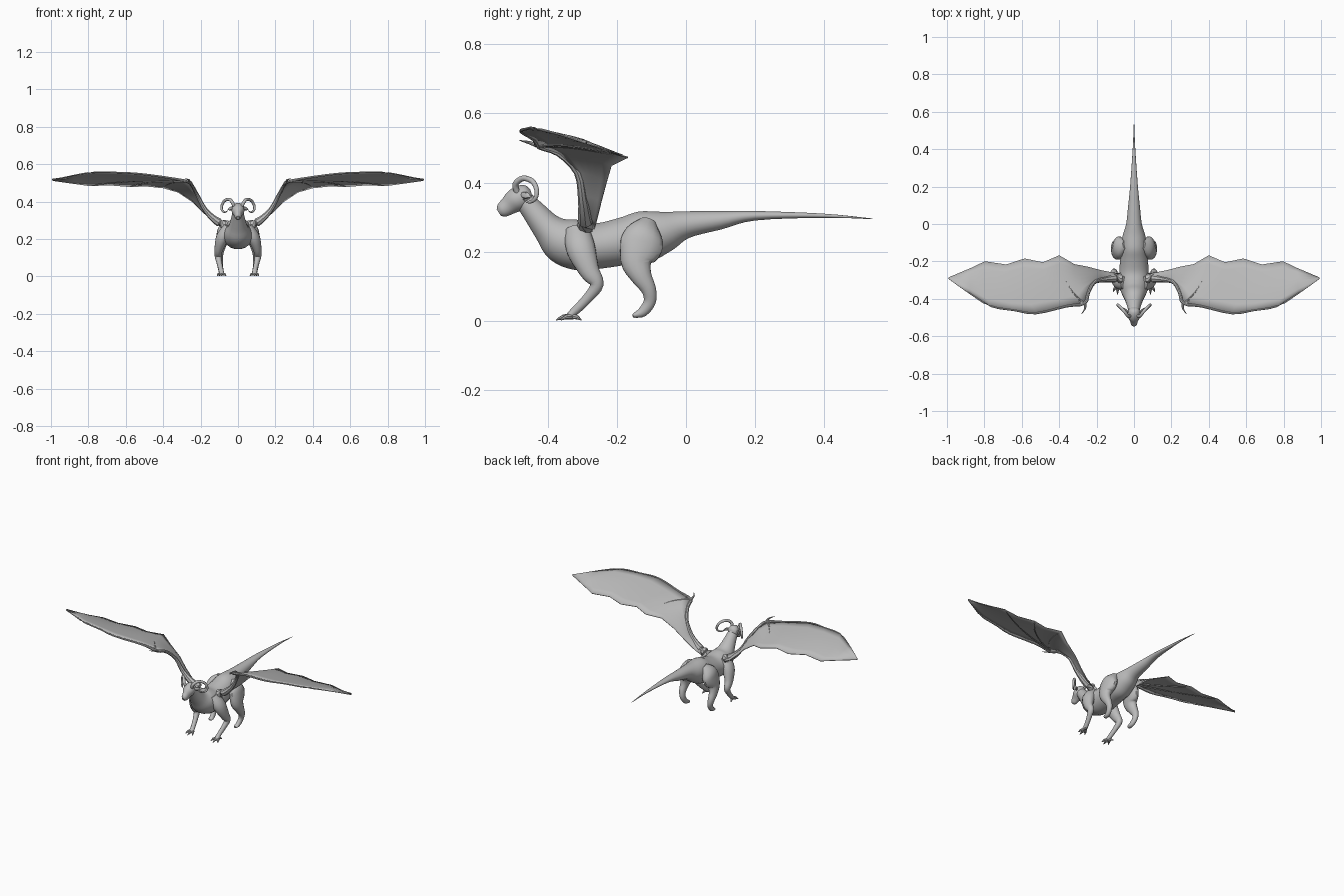
import bpy, bmesh, math
from mathutils import Vector

grey = bpy.data.materials.new("stone grey")
grey.diffuse_color = (0.5, 0.5, 0.5, 1)


def spline(pts, steps):
    """Smooth Catmull-Rom resampling of points with any number of values."""
    out = []
    for i in range(len(pts) - 1):
        p0, p1, p2, p3 = (pts[max(0, min(len(pts) - 1, i + k))] for k in (-1, 0, 1, 2))
        for s in range(steps):
            t = s / steps
            out.append([0.5 * (2 * b + (c - a) * t + (2 * a - 5 * b + 4 * c - d) * t * t
                               + (3 * b - a - 3 * c + d) * t ** 3)
                        for a, b, c, d in zip(p0, p1, p2, p3)])
    return out + [list(pts[-1])]


def finish(name, bm, mirror, angle=40):
    bmesh.ops.recalc_face_normals(bm, faces=bm.faces)
    me = bpy.data.meshes.new(name)
    bm.to_mesh(me)
    bm.free()
    me.materials.append(grey)
    ob = bpy.data.objects.new(name, me)
    bpy.context.collection.objects.link(ob)
    bpy.ops.object.select_all(action='DESELECT')
    bpy.context.view_layer.objects.active = ob
    ob.select_set(True)
    bpy.ops.object.shade_smooth_by_angle(angle=math.radians(angle))
    if mirror:
        ob.modifiers.new("mirror", 'MIRROR').use_mirror_merge = False
    return ob


def tube(name, pts, sides=14, steps=4, mirror=True):
    """Loft elliptical rings along points (x, y, z, half width, half height)."""
    rows = spline(pts, steps)
    centres = [Vector(r[:3]) for r in rows]
    bm = bmesh.new()
    rings = []
    for i, r in enumerate(rows):
        t = (centres[min(i + 1, len(rows) - 1)] - centres[max(i - 1, 0)]).normalized()
        ref = Vector((1, 0, 0)) if abs(t.x) < 0.9 else Vector((0, 1, 0))
        side = (ref - t * t.dot(ref)).normalized()
        up = t.cross(side)
        a, b = max(r[3], 0.0008), max(r[4], 0.0008)
        rings.append([bm.verts.new(centres[i] + side * a * math.cos(k * math.tau / sides)
                                   + up * b * math.sin(k * math.tau / sides)) for k in range(sides)])
    for p, q in zip(rings, rings[1:]):
        for k in range(sides):
            n = (k + 1) % sides
            bm.faces.new((p[k], p[n], q[n], q[k]))
    bm.faces.new(rings[0])
    bm.faces.new(rings[-1])
    return finish(name, bm, mirror)


# Tail, torso and neck in one sweep
tube("body", [(0, .54, .295, .001, .001), (0, .4, .304, .007, .006), (0, .2, .304, .021, .014),
              (0, .1, .291, .031, .027), (0, 0, .278, .042, .04), (0, -.06, .259, .06, .06),
              (0, -.12, .243, .07, .076), (0, -.18, .23, .074, .07), (0, -.25, .217, .078, .067),
              (0, -.31, .218, .08, .073), (0, -.36, .235, .07, .068), (0, -.40, .268, .05, .046),
              (0, -.44, .315, .036, .035), (0, -.472, .352, .028, .028)], 18, mirror=False)

# Head with tapering muzzle
tube("head", [(0, -.447, .367, .014, .014), (0, -.457, .364, .028, .029), (0, -.475, .358, .034, .035),
              (0, -.495, .347, .033, .034), (0, -.515, .332, .022, .027), (0, -.533, .319, .017, .021),
              (0, -.542, .313, .009, .011)], 16, mirror=False)
tube("ear", [(.026, -.475, .365, .006, .008), (.042, -.462, .362, .006, .01), (.055, -.448, .358, .001, .001)], 8)

# Curled horns
tube("horn", [(.02, -.488, .37, .009, .009), (.03, -.494, .395, .009, .009), (.048, -.472, .412, .0085, .0085),
              (.073, -.444, .403, .008, .008), (.087, -.432, .376, .007, .007), (.085, -.437, .353, .006, .006),
              (.070, -.455, .343, .004, .004), (.054, -.472, .352, .001, .001)], 10)

# Front legs and spread toes
tube("front_leg", [(.05, -.315, .265, .025, .035), (.082, -.305, .21, .034, .043), (.103, -.28, .145, .023, .03),
                   (.106, -.258, .105, .018, .02), (.098, -.285, .065, .014, .015), (.09, -.32, .03, .013, .013),
                   (.088, -.34, .013, .015, .009), (.088, -.35, .01, .01, .006)])
for i, (dx, y) in enumerate([(-.024, -.362), (0, -.376), (.024, -.362), (.012, -.303)]):
    tube(f"front_toe_{i + 1}", [(.088 + dx * .3, -.333, .012, .008, .008), (.088 + dx * .7, (y - .333) / 2, .011, .007, .007),
                                (.088 + dx, y, .002, .0015, .0015)], 8, 3)

# Hind legs with heavy haunches
tube("hind_leg", [(.045, -.11, .285, .02, .025), (.072, -.122, .25, .034, .055), (.083, -.13, .215, .033, .063),
                  (.092, -.143, .17, .03, .047), (.1, -.13, .13, .024, .032), (.1, -.108, .09, .019, .022),
                  (.095, -.105, .055, .015, .018), (.09, -.125, .026, .014, .015), (.088, -.148, .016, .013, .008),
                  (.088, -.154, .014, .007, .005)])

# Wing membrane: strips between leading edge and scalloped trailing edge
lead = [(.07, -.29, .275), (.12, -.293, .30), (.175, -.30, .355), (.215, -.315, .43), (.245, -.37, .485),
        (.265, -.425, .505), (.36, -.44, .525), (.524, -.478, .548), (.64, -.462, .555), (.765, -.44, .557),
        (.88, -.37, .54), (.995, -.29, .513)]
trail = [(.08, -.265, .265), (.12, -.26, .285), (.19, -.245, .345), (.245, -.23, .40), (.32, -.215, .45),
         (.40, -.168, .473), (.487, -.205, .482), (.585, -.185, .48), (.684, -.217, .488), (.797, -.2, .485),
         (.87, -.235, .495), (.99, -.286, .512)]


def on_wing(i, t):
    p, q = Vector(lead[i]), Vector(trail[i])
    return p.lerp(q, t) + Vector((.03 if 3 < i < 10 else 0, 0, .008)) * math.sin(math.pi * t)


bm = bmesh.new()
grid = [[bm.verts.new(on_wing(i, k / 6)) for k in range(7)] for i in range(len(lead))]
for a, b in zip(grid, grid[1:]):
    for k in range(6):
        bm.faces.new((a[k], b[k], b[k + 1], a[k + 1]))
wing = finish("wing_membrane", bm, True)
solid = wing.modifiers.new("thickness", 'SOLIDIFY')
solid.thickness = .004
solid.offset = 0

# Wing arm, leading finger and thumb claw
arm_r = [.026, .02, .013, .01, .009, .009, .006, .005, .004, .004, .003, .001]
tube("wing_arm", [(*p, r, r) for p, r in zip(lead, arm_r)], 8, 3)
tube("thumb_claw", [(.262, -.42, .503, .007, .007), (.262, -.452, .515, .005, .005), (.282, -.482, .522, .001, .001)], 8)

# Finger bones fanning from the wrist to the trailing points
for n, i in enumerate((5, 7, 9)):
    wrist = Vector(lead[5])
    path = []
    for t in (0, .25, .5, .75, 1):
        p = wrist.lerp(Vector(trail[i]), t)
        bow = math.sin(math.pi * t)
        p += Vector((.02, -.03, .012)) * bow
        r = .005 - .0035 * t
        path.append((*p, r, r))
    tube(f"wing_finger_{n + 1}", path, 6, 3)
